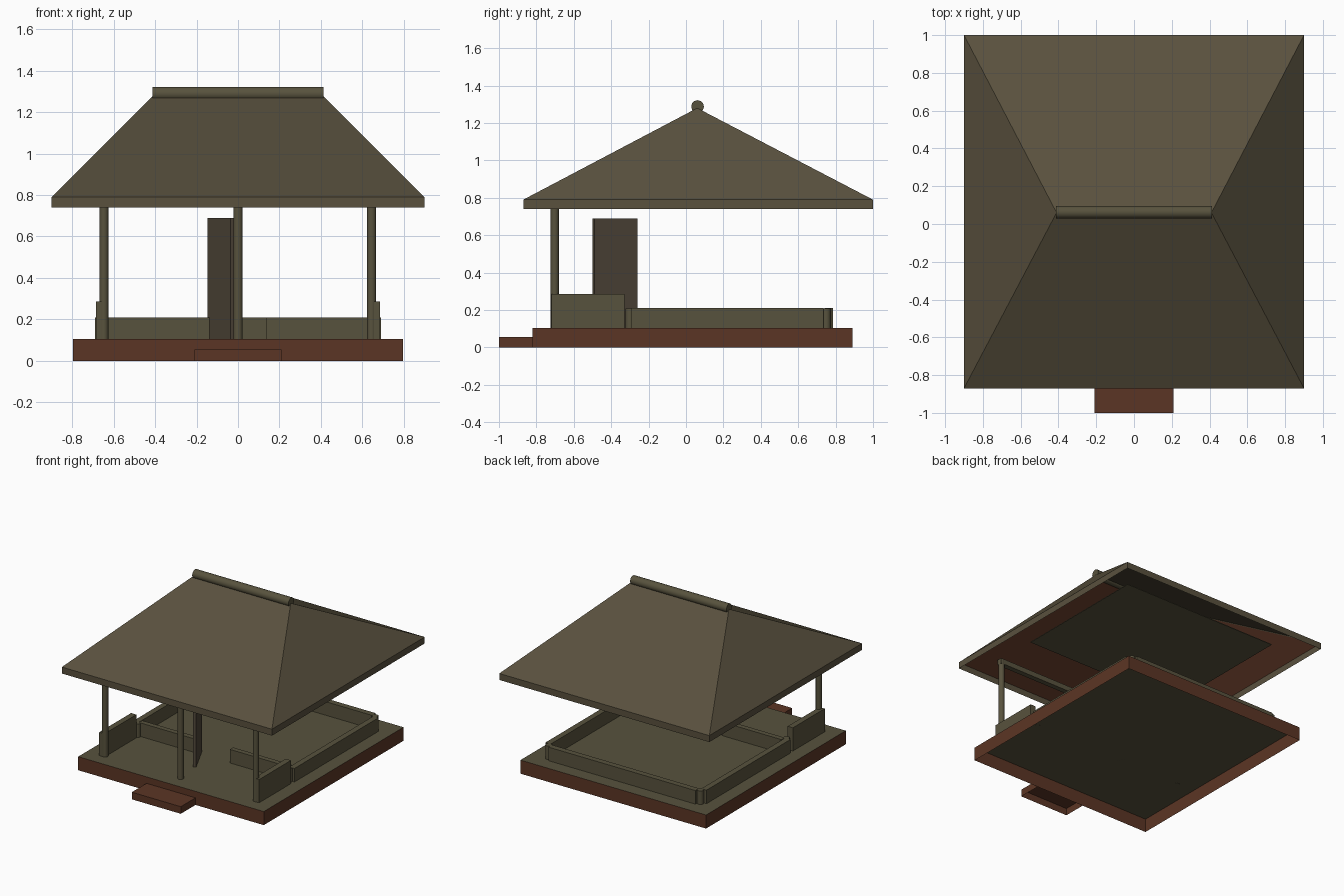
import bpy, bmesh, math
from mathutils import Matrix, Vector

cube = bpy.data.objects.get("Cube")
if cube:
    bpy.data.objects.remove(cube, do_unlink=True)


def material(name, rgb):
    m = bpy.data.materials.new(name)
    m.use_nodes = True
    m.diffuse_color = (*rgb, 1)
    m.node_tree.nodes["Principled BSDF"].inputs["Base Color"].default_value = (*rgb, 1)
    return m


THATCH = material("thatch_olive", (0.1, 0.082, 0.048))
WOOD = material("wood_olive", (0.097, 0.085, 0.047))
DOOR = material("door_brown", (0.085, 0.066, 0.044))
BRICK = material("brick_red", (0.105, 0.036, 0.018))


def finish(name, bm, *mats):
    mesh = bpy.data.meshes.new(name)
    bm.to_mesh(mesh)
    bm.free()
    for m in mats:
        mesh.materials.append(m)
    obj = bpy.data.objects.new(name, mesh)
    bpy.context.collection.objects.link(obj)
    return obj


def box(name, x, y, z, *mats, open_bottom=False, top_index=0):
    """Box from (min, max) ranges; the top face may take another material."""
    bm = bmesh.new()
    bmesh.ops.create_cube(bm, size=1)
    for v in bm.verts:
        v.co = Vector([(a + b) / 2 + c * (b - a) for c, (a, b) in zip(v.co, (x, y, z))])
    bm.normal_update()
    for f in list(bm.faces):
        if f.normal.z > 0.5:
            f.material_index = top_index
        elif f.normal.z < -0.5 and open_bottom:
            bm.faces.remove(f)
    return finish(name, bm, *mats)


def rod(name, centre, radius, length, mat, along_x=False):
    bm = bmesh.new()
    bmesh.ops.create_cone(bm, cap_ends=True, segments=12, radius1=radius,
                          radius2=radius, depth=length)
    if along_x:
        bm.transform(Matrix.Rotation(math.pi / 2, 4, "Y"))
    bm.transform(Matrix.Translation(centre))
    obj = finish(name, bm, mat)
    for p in obj.data.polygons:
        p.use_smooth = len(p.vertices) == 4
    return obj


def span(s, a, b):
    """Range a..b on the +x side, or its mirror."""
    return (a, b) if s > 0 else (-b, -a)


# Hollow plinth with a wooden floor, and the step in front
box("plinth", (-0.795, 0.795), (-0.82, 0.89), (0, 0.105), BRICK, WOOD,
    open_bottom=True, top_index=1)
box("step", (-0.21, 0.21), (-1, -0.82), (0, 0.055), BRICK, open_bottom=True)

# Front posts and the beam they carry
for label, x in (("right", -0.647), ("middle", 0), ("left", 0.645)):
    rod(label + "_front_post", (x, -0.702, 0.465), 0.022, 0.72, WOOD)
box("front_beam", (-0.665, 0.665), (-0.722, -0.682), (0.79, 0.83), WOOD)

# Low walls and corner stubs, mirrored
for s, side in ((1, "left"), (-1, "right")):
    box(side + "_porch_wall", span(s, 0.64, 0.685), (-0.72, -0.33), (0.105, 0.285), WOOD)
    box(side + "_room_wall", span(s, 0.645, 0.69), (-0.295, 0.735), (0.105, 0.21), WOOD)
    box(side + "_partition", span(s, 0.137, 0.64), (-0.295, -0.255), (0.105, 0.21), WOOD)
    rod(side + "_back_stub", (s * 0.65, 0.75, 0.157), 0.024, 0.105, WOOD)
    rod(side + "_room_stub", (s * 0.65, -0.3, 0.157), 0.024, 0.105, WOOD)
box("back_wall", (-0.63, 0.63), (0.74, 0.785), (0.105, 0.21), WOOD)

# Open door, swung out from its hinge
door = box("door", (0, 0.255), (-0.011, 0.011), (0.105, 0.69), DOOR)
door.location = (-0.138, -0.265, 0)
door.rotation_euler.z = math.radians(-64)

# Flat ceiling over the room
box("ceiling", (-0.67, 0.67), (-0.35, 0.73), (0.81, 0.815), WOOD)


# Hipped roof sheet: optional fascia, then four slopes to the ridge
def hip_roof(name, mat, drop, fascia, sides):
    bm = bmesh.new()
    corners = ((-0.9, -0.87), (0.9, -0.87), (0.9, 1), (-0.9, 1))
    inset = 1 - drop
    eave = [bm.verts.new((x * inset, 0.06 + (y - 0.06) * inset, 0.79 - drop))
            for x, y in corners]
    west, east = (bm.verts.new((x, 0.06, 1.28 - drop)) for x in (-0.41, 0.41))
    a, b, c, d = eave
    slopes = {"front": (a, b, east, west), "left": (b, c, east),
              "back": (c, d, west, east), "right": (d, a, west)}
    for s in sides:
        bm.faces.new(slopes[s])
    if fascia:
        low = [bm.verts.new((v.co.x, v.co.y, 0.74)) for v in eave]
        for i in range(4):
            j = (i + 1) % 4
            bm.faces.new((low[i], low[j], eave[j], eave[i]))
    return finish(name, bm, mat)


hip_roof("roof", THATCH, 0, True, ("front", "left", "back", "right"))
hip_roof("roof_lining", BRICK, 0.006, False, ("front", "left", "right"))
rod("ridge_roll", (0, 0.062, 1.288), 0.034, 0.825, WOOD, along_x=True)
